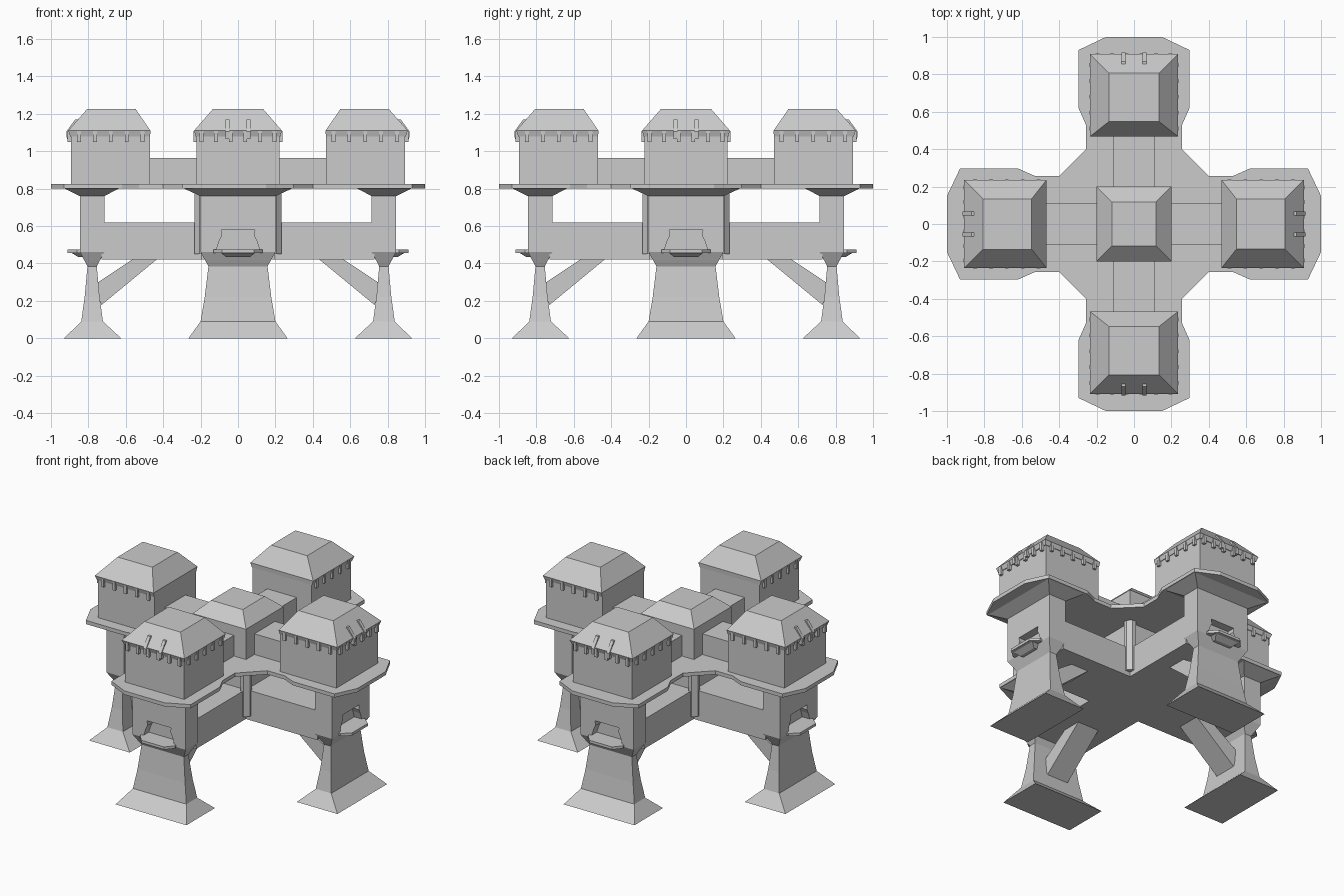
import bpy, bmesh, math
from mathutils import Matrix, Vector

if "Cube" in bpy.data.objects:
    bpy.data.objects.remove(bpy.data.objects["Cube"])


def finish(bm, name):
    bmesh.ops.recalc_face_normals(bm, faces=bm.faces)
    me = bpy.data.meshes.new(name)
    bm.to_mesh(me)
    bm.free()
    ob = bpy.data.objects.new(name, me)
    bpy.context.collection.objects.link(ob)
    return ob


def add_loft(bm, rings):
    """Stack of rectangles (z, x0, x1, half_y), capped at both ends."""
    loops = [[bm.verts.new(p) for p in ((a, -h, z), (b, -h, z), (b, h, z), (a, h, z))]
             for z, a, b, h in rings]
    for lo, hi in zip(loops, loops[1:]):
        for i in range(4):
            j = (i + 1) % 4
            bm.faces.new((lo[i], lo[j], hi[j], hi[i]))
    bm.faces.new(loops[0][::-1])
    bm.faces.new(loops[-1])


def loft(name, rings):
    bm = bmesh.new()
    add_loft(bm, rings)
    return finish(bm, name)


def add_prism(bm, pts, vec):
    """Polygon of 3D points extruded along vec."""
    a = [bm.verts.new(p) for p in pts]
    b = [bm.verts.new([p[i] + vec[i] for i in range(3)]) for p in pts]
    n = len(pts)
    bm.faces.new(a[::-1])
    bm.faces.new(b)
    for i in range(n):
        j = (i + 1) % n
        bm.faces.new((a[i], a[j], b[j], b[i]))


def prism(name, pts, vec):
    bm = bmesh.new()
    add_prism(bm, pts, vec)
    return finish(bm, name)


def add_box(bm, x, y, z, sx, sy, sz):
    m = Matrix.Translation((x, y, z)) @ Matrix.Diagonal((sx, sy, sz, 1))
    bmesh.ops.create_cube(bm, size=1, matrix=m)


def around(ob):
    """Repeat a part of the +x arm on the other three arms."""
    for k in range(1, 4):
        c = ob.copy()
        c.name = f"{ob.name}_{k + 1}"
        c.rotation_euler.z = k * math.pi / 2
        bpy.context.collection.objects.link(c)


# flared leg
around(loft("leg", [(0, .625, .93, .265), (.09, .722, .838, .2), (.22, .74, .82, .178),
                    (.385, .755, .805, .158), (.46, .715, .845, .2)]))

# tower shaft with a window recess cut in the outer face
shaft = loft("shaft", [(.46, .715, .845, .2), (.78, .715, .845, .2)])
window = [(-.115, .475), (-.1, .52), (-.085, .55), (-.09, .58)]
outline = window + [(-y, z) for y, z in reversed(window)]
cutter = prism("window_cutter", [(.79, y, z) for y, z in outline], (.1, 0, 0))
cutter.hide_render = True
mod = shaft.modifiers.new("window", "BOOLEAN")
mod.object, mod.operation, mod.solver = cutter, "DIFFERENCE", "EXACT"
dg = bpy.context.evaluated_depsgraph_get()
mesh = bpy.data.meshes.new_from_object(shaft.evaluated_get(dg))
shaft.modifiers.clear()
shaft.data = mesh
bpy.data.objects.remove(cutter)
around(shaft)

# balcony slab and its bracket
around(prism("balcony", [(.79, -.125, .457), (.86, -.13, .457), (.912, -.085, .457),
                         (.912, .085, .457), (.86, .13, .457), (.79, .125, .457)], (0, 0, .018)))
around(loft("balcony_bracket", [(.435, .79, .855, .065), (.46, .79, .895, .095)]))

# flare below the platform
around(loft("flare", [(.76, .715, .845, .2), (.802, .635, .93, .292)]))

# lower beams, core and diagonal braces
around(loft("beam", [(.42, .0, .73, .195), (.62, .0, .73, .195)]))
loft("core", [(.6, -.2, .2, .2), (.81, -.2, .2, .2)])
around(prism("brace", [(.43, -.08, .425), (.56, -.08, .425), (.77, -.08, .285), (.73, -.08, .178)],
             (0, .16, 0)))

# post in each inner corner
around(prism("corner_post", [(.18, .18, .45), (.232, .18, .45), (.232, .205, .45),
                             (.205, .232, .45), (.18, .232, .45)], (0, 0, .36)))

# cross-shaped platform
side = [(.40, .257), (.53, .257), (.62, .297), (.93, .297), (1, .15)]
arm = [(x, -y) for x, y in side] + side[::-1]
arm = arm[1:]  # the shared inner corner edge joins neighbouring arms
arm.insert(0, (.40, -.257))
plan = []
for k in range(4):
    r = Matrix.Rotation(k * math.pi / 2, 3, "Z")
    plan += [r @ Vector((x, y, .8)) for x, y in arm]
prism("platform", plan, (0, 0, .025))

# upper tower and roof
around(loft("tower", [(.82, .47, .892, .222), (1.1, .47, .892, .222)]))
around(loft("tower_roof", [(1.08, .47, .897, .226), (1.11, .468, .908, .235),
                           (1.225, .547, .807, .135)]))

# small corbels under the eaves
bm = bmesh.new()
for i in range(5):
    for s in (-1, 1):
        add_box(bm, .51 + .085 * i, s * .224, 1.078, .02, .026, .058)
for i in range(6):
    add_box(bm, .896, -.195 + .078 * i, 1.078, .03, .02, .058)
around(finish(bm, "corbels"))

# slim fins on the outer roof slope
bm = bmesh.new()
for y in (-.057, .057):
    add_prism(bm, [(.85, y - .011, 1.17), (.87, y - .011, 1.17), (.918, y - .011, 1.105),
                   (.915, y - .011, 1.065), (.88, y - .011, 1.065)], (0, .022, 0))
around(finish(bm, "roof_fins"))

# upper corridors and central block
around(loft("corridor", [(.82, .1, .48, .11), (.965, .1, .48, .11)]))
loft("central_block", [(.82, -.2, .2, .2), (1.03, -.2, .2, .2), (1.11, -.118, .118, .118)])
